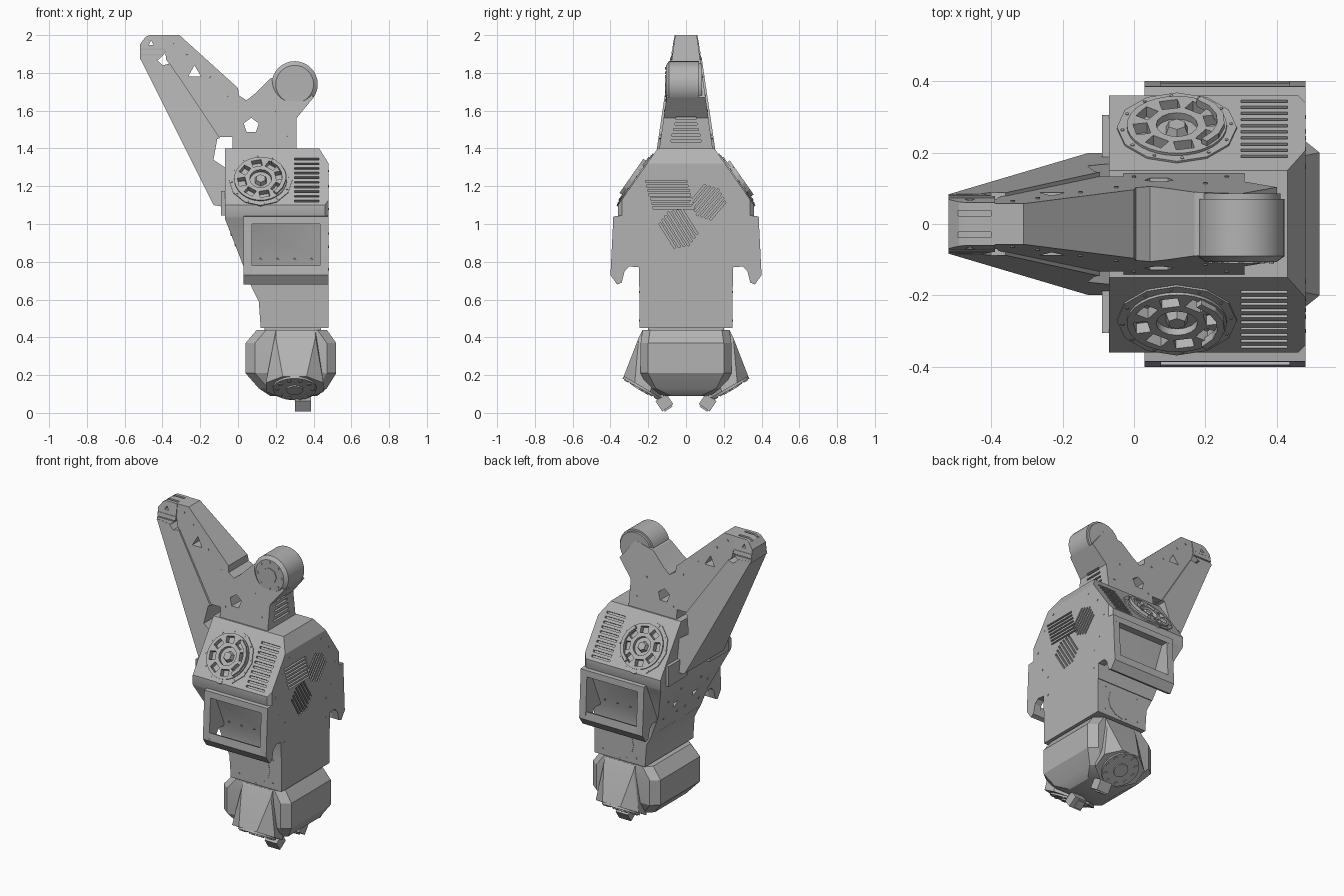
import bpy, bmesh
from math import radians, cos, sin, pi
from mathutils import Matrix, Vector

if "Cube" in bpy.data.objects:
    bpy.data.objects.remove(bpy.data.objects["Cube"])

grey = bpy.data.materials.new("plain grey metal")
grey.use_nodes = True
COLOUR = (0.45, 0.45, 0.45, 1)
grey.diffuse_color = COLOUR
grey.node_tree.nodes["Principled BSDF"].inputs["Base Color"].default_value = COLOUR
parts = []


def finish(name, bm):
    bmesh.ops.recalc_face_normals(bm, faces=bm.faces)
    mesh = bpy.data.meshes.new(name)
    bm.to_mesh(mesh)
    bm.free()
    mesh.materials.append(grey)
    obj = bpy.data.objects.new(name, mesh)
    bpy.context.collection.objects.link(obj)
    parts.append(obj)
    return obj


def extrude(name, pts, a, b, axis="x", width=None):
    """Extrude a profile along x (pts are y,z) or y (pts are x,z); width gives a tapering half depth."""
    bm = bmesh.new()
    rings = []
    for end, sign in ((a, -1), (b, 1)):
        ring = []
        for p, q in pts:
            d = sign * width(q) if width else end
            ring.append(bm.verts.new((d, p, q) if axis == "x" else (p, d, q)))
        rings.append(ring)
    n = len(pts)
    for ring in rings:
        bm.faces.new(ring)
    for i in range(n):
        j = (i + 1) % n
        bm.faces.new((rings[0][i], rings[0][j], rings[1][j], rings[1][i]))
    return finish(name, bm)


def hull(name, pts):
    bm = bmesh.new()
    for p in pts:
        bm.verts.new(p)
    bmesh.ops.convex_hull(bm, input=bm.verts)
    bmesh.ops.dissolve_limit(bm, angle_limit=radians(2), verts=bm.verts, edges=bm.edges)
    return finish(name, bm)


def box(bm, frame, at, size, turn=0):
    m = frame @ Matrix.Translation(at) @ Matrix.Rotation(turn, 4, "Z") @ Matrix.Diagonal((*size, 1))
    bmesh.ops.create_cube(bm, size=1, matrix=m)


def disc(bm, frame, at, r, h, sides=32, r2=None):
    bmesh.ops.create_cone(bm, cap_ends=True, segments=sides, radius1=r, radius2=r2 or r,
                          depth=h, matrix=frame @ Matrix.Translation(at))


def frame_at(origin, u, n):
    u, n = Vector(u).normalized(), Vector(n).normalized()
    m = Matrix((u, n.cross(u), n)).transposed().to_4x4()
    m.translation = origin
    return m


def cut(obj, bm):
    """Subtract the cutter solids and bake the result."""
    cutter = finish("cutter", bm)
    parts.remove(cutter)
    cutter.hide_render = True
    mod = obj.modifiers.new("cut", "BOOLEAN")
    mod.object, mod.operation, mod.solver, mod.use_self = cutter, "DIFFERENCE", "EXACT", True
    dg = bpy.context.evaluated_depsgraph_get()
    baked = bpy.data.meshes.new_from_object(obj.evaluated_get(dg))
    obj.modifiers.clear()
    obj.data = baked
    bpy.data.objects.remove(cutter)


def trim(obj, point, normal):
    bm = bmesh.new()
    bm.from_mesh(obj.data)
    geom = bm.verts[:] + bm.edges[:] + bm.faces[:]
    cutline = bmesh.ops.bisect_plane(bm, geom=geom, plane_co=point, plane_no=normal, clear_outer=True)
    edges = [e for e in cutline["geom_cut"] if isinstance(e, bmesh.types.BMEdge)]
    bmesh.ops.contextual_create(bm, geom=edges)
    bmesh.ops.recalc_face_normals(bm, faces=bm.faces)
    bm.to_mesh(obj.data)
    bm.free()


# Main housing, with slanted rear underside and chamfered end
half = [(0.25, 0.67), (0.25, 0.79), (0.36, 1.04), (0.36, 1.10), (0.15, 1.40)]
body = extrude("main_housing", half + [(-y, z) for y, z in reversed(half)], -0.07, 0.48)
trim(body, (-0.07, 0, 1.03), (-0.41, 0, -0.16))
trim(body, (0.48, 0, 1.32), (0.08, 0, 0.05))
for s in (-1, 1):
    trim(body, (0.48, s * 0.34, 1), (1, s, 0))

SLANTS = [frame_at((0.12, s * 0.267, 1.233), (1, 0, 0), (0, s * 0.82, 0.574)) for s in (-1, 1)]
SIDE = frame_at((0.48, 0, 0), (0, 1, 0), (1, 0, 0))
REAR = frame_at((0.0, 0, 0.85), (0, 1, 0), (-0.41, 0, -0.16))


def vent_holes(bm, f):
    for k in range(8):
        a = k * pi / 4 + 0.2
        box(bm, f, (0.1 * cos(a), 0.1 * sin(a), 0.01), (0.04, 0.052, 0.06), a)
    disc(bm, f, (0, 0, 0.01), 0.058, 0.035, 16)


# Openings in the housing: vents on the slants, three slot fans on the end face, rear cut-outs
slots = bmesh.new()
for f in SLANTS:
    vent_holes(slots, f)
    for i in range(10):
        box(slots, f, (0.245, (i - 4.5) * 0.03, 0), (0.13, 0.012, 0.03))
for i in range(7):
    step = (i - 3) * 0.023
    box(slots, SIDE, (-0.085 - step * 0.3, 1.155 + step, 0), (0.22, 0.011, 0.03))
    for cy, cz, turn, size in ((0.115, 1.115, radians(50), 0.18), (-0.04, 0.975, radians(-58), 0.21)):
        box(slots, SIDE, (cy - sin(turn) * step, cz + cos(turn) * step, 0),
            (size - abs(step) * 0.8, 0.011, 0.03), turn)
for y in (-0.1, 0.1):
    disc(slots, REAR, (y, 0.02, 0), 0.03, 0.04, 3)
cut(body, slots)

# Round vent covers, almost flush with both slants
for f, side in zip(SLANTS, ("front", "back")):
    for label, r, h, sides in (("plate", 0.168, 0.012, 12), ("cover", 0.14, 0.028, 32)):
        bm = bmesh.new()
        disc(bm, f, (0, 0, 0), r, h, sides)
        ring = finish(f"{side}_vent_{label}", bm)
        bm = bmesh.new()
        vent_holes(bm, f)
        cut(ring, bm)
    bm = bmesh.new()
    disc(bm, f, (0, 0, 0.003), 0.036, 0.025, 6, 0.026)
    for k in range(5):
        a = radians(-40 + k * 22)
        box(bm, f, (0.122 * cos(a), 0.122 * sin(a), 0.018), (0.02, 0.052, 0.025), a)
    for k in range(12):
        a = k * pi / 6 + 0.1
        disc(bm, f, (0.153 * cos(a), 0.153 * sin(a), 0.006), 0.005, 0.005, 8)
    finish(side + "_vent_hub_and_guard", bm)

# Waist block with seams and round hatches
waist = extrude("waist", [(0.07, 0.67), (0.11, 0.59), (0.12, 0.45), (0.48, 0.45), (0.48, 0.67)],
                -0.245, 0.245, "y")
bm = bmesh.new()
for s in (-1, 1):
    box(bm, Matrix(), (0.30, s * 0.25, 0.555), (0.006, 0.02, 0.19))
cut(waist, bm)
bm = bmesh.new()
box(bm, Matrix(), (0.29, 0, 0.445), (0.3, 0.4, 0.03))
finish("neck_joint", bm)

# Side guards: two hooked cheeks, a lower lip and a top bar
CHEEK = [(0.345, 1.04), (0.385, 1.03), (0.40, 0.73), (0.365, 0.68), (0.34, 0.69),
         (0.325, 0.75), (0.30, 0.775), (0.24, 0.77), (0.24, 0.80)]
LIP = [(0.395, 0.78), (0.40, 0.73), (0.365, 0.68), (0.34, 0.69), (0.335, 0.75)]
BAR = [(0.34, 1.045), (0.385, 1.04), (0.387, 1.0), (0.34, 1.0)]
for s, side in ((-1, "front"), (1, "back")):
    for label, prof, a, b in (("left_cheek", CHEEK, 0.435, 0.48), ("right_cheek", CHEEK, 0.03, 0.075),
                              ("lip", LIP, 0.03, 0.48), ("top_bar", BAR, 0.03, 0.48)):
        extrude(f"{side}_guard_{label}", [(s * y, z) for y, z in prof], a, b)

# Forked boom on top of the housing
fork = [(-0.03, 1.38), (-0.03, 1.46), (-0.10, 1.46), (-0.38, 1.87), (-0.385, 1.91), (-0.40, 1.92),
        (-0.40, 2.0), (-0.31, 2.0), (0.0, 1.72), (0.005, 1.68), (0.045, 1.655), (0.09, 1.69),
        (0.17, 1.77), (0.30, 1.80), (0.40, 1.67), (0.31, 1.56), (0.31, 1.38)]
boom = extrude("forked_boom", fork, 0, 0, "y", lambda z: 0.057 + (2 - z) * 0.14)
FRONT = frame_at((0, 0, 0), (1, 0, 0), (0, -1, 0))
bm = bmesh.new()
disc(bm, FRONT, (0.07, 1.52, 0), 0.042, 0.5, 5)
disc(bm, FRONT, (-0.23, 1.80, 0), 0.04, 0.5, 3)
for i in range(5):
    box(bm, Matrix(), (0.31, 0, 1.44 + i * 0.03), (0.04, 0.16 - i * 0.014, 0.012))
cut(boom, bm)

# Motor drum on the short arm
bm = bmesh.new()
disc(bm, FRONT, (0.30, 1.74, 0.01), 0.122, 0.16)
disc(bm, FRONT, (0.30, 1.74, 0.098), 0.122, 0.016, 32, 0.1)
disc(bm, FRONT, (0.30, 1.74, -0.075), 0.11, 0.02)
disc(bm, FRONT, (0.30, 1.74, 0.105), 0.05, 0.012, 8)
for k in range(8):
    a = k * pi / 4
    disc(bm, FRONT, (0.30 + 0.085 * cos(a), 1.74 + 0.085 * sin(a), 0.106), 0.007, 0.008, 8)
finish("motor_drum", bm)

# Long flared cover beneath the boom, and its tip block
shield = [(-0.52, 1.88), (-0.13, 1.10), (-0.07, 1.09), (-0.07, 1.30), (-0.13, 1.34), (-0.11, 1.45),
          (-0.095, 1.455), (-0.36, 1.85), (-0.40, 1.84), (-0.43, 1.87)]
extrude("boom_cover", shield, 0, 0, "y", lambda z: 0.083 + (1.88 - z) * 0.148)
tip = extrude("boom_tip", [(-0.52, 1.87), (-0.52, 1.95), (-0.49, 1.99), (-0.47, 2.0), (-0.39, 2.0),
                           (-0.39, 1.9), (-0.42, 1.87)], 0, 0, "y", lambda z: 0.06 + (2 - z) * 0.18)
bm = bmesh.new()
for z in (1.895, 1.925):
    for s in (-1, 1):
        box(bm, Matrix(), (-0.46, s * 0.078, z), (0.2, 0.012, 0.008))
for y in (-0.03, 0.03):
    box(bm, Matrix(), (-0.46, y, 2.0), (0.2, 0.016, 0.03))
disc(bm, FRONT, (-0.46, 1.955, 0), 0.016, 0.4, 3)
cut(tip, bm)
bm = bmesh.new()
for s in (-1, 1):
    box(bm, Matrix(), (-0.075, s * 0.21, 1.11), (0.03, 0.19, 0.13))
finish("rear_brackets", bm)

# Head: chamfered block
levels = [(0.44, 0.10, 0.47, 0.23), (0.37, 0.04, 0.52, 0.24), (0.21, 0.04, 0.52, 0.24),
          (0.13, 0.11, 0.47, 0.20), (0.09, 0.17, 0.42, 0.12)]
pts = []
for z, x0, x1, y in levels:
    for s in (-1, 1):
        pts += [(x0, s * (y - 0.04), z), (x0 + 0.05, s * y, z), (x1 - 0.05, s * y, z), (x1, s * (y - 0.04), z)]
hull("head_block", pts)

# Side pods with angled end discs and small feet
for s, side in ((-1, "front"), (1, "back")):
    f = frame_at((0.30, s * 0.23, 0.135), (1, 0, 0), (0, s * 0.5, -0.86))
    ring = [f @ Vector((0.165 * cos(k * pi / 4 + pi / 8), 0.125 * sin(k * pi / 4 + pi / 8), 0)) for k in range(8)]
    top = [(x, s * y, z) for x in (0.20, 0.41) for y, z in ((0.12, 0.43), (0.232, 0.435), (0.25, 0.40))]
    hull(side + "_pod", ring + top)
    bm = bmesh.new()
    disc(bm, f, (0, 0, 0.004), 0.115, 0.016)
    disc(bm, f, (0, 0, 0.012), 0.045, 0.016, 12)
    for k in range(10):
        a = k * pi / 5
        disc(bm, f, (0.095 * cos(a), 0.095 * sin(a), 0.012), 0.012, 0.01, 8)
    finish(side + "_pod_disc", bm)
    foot = frame_at((0.345, s * 0.112, 0.05), (1, 0, 0), (0, s * -0.55, -0.83))
    bm = bmesh.new()
    box(bm, foot, (0, 0, -0.005), (0.085, 0.07, 0.065))
    box(bm, foot, (-0.01, 0, 0.03), (0.05, 0.05, 0.012))
    finish(side + "_foot", bm)

# Bolt heads on the end face, rear slant, guard panels, waist and boom
bm = bmesh.new()
for s in (-1, 1):
    for y, z in ((0.16, 1.28), (0.24, 1.2), (0.3, 1.08), (0.26, 0.95), (0.21, 0.88), (0.21, 0.76)):
        disc(bm, SIDE, (s * y, z, 0), 0.006, 0.004, 8)
    for y, v in ((0.04, 0.1), (0.18, 0.1), (0.2, -0.04), (0.1, -0.1)):
        disc(bm, REAR, (s * y, v, 0), 0.007, 0.006, 8)
    panel = frame_at((0.255, s * 0.305, 0.915), (1, 0, 0), (0, s * 0.915, -0.403))
    for i in range(4):
        for v in (-0.11, 0.10):
            disc(bm, panel, ((i - 1.5) * 0.09, v, 0.002), 0.006, 0.008, 8)
    wall = frame_at((0.3, s * 0.245, 0.565), (1, 0, 0), (0, s, 0))
    disc(bm, wall, (0, 0, 0), 0.1, 0.004, 12)
    for x in (-0.12, 0.12):
        for v in (-0.075, 0.075):
            disc(bm, wall, (x, v, 0.001), 0.005, 0.006, 8)
    for x, z in ((0.0, 1.47), (0.26, 1.47), (0.2, 1.6), (-0.05, 1.68), (-0.15, 1.78), (-0.27, 1.9), (-0.34, 1.96)):
        skin = frame_at((x, s * (0.057 + (2 - z) * 0.14), z), (1, 0, 0), (0, s, 0.14))
        disc(bm, skin, (0, 0, 0), 0.006, 0.008, 8)
finish("bolt_heads", bm)

for obj in bpy.context.selected_objects:
    obj.select_set(False)
for obj in parts:
    obj.select_set(True)
bpy.context.view_layer.objects.active = body
bpy.ops.object.shade_smooth_by_angle(angle=radians(25))
